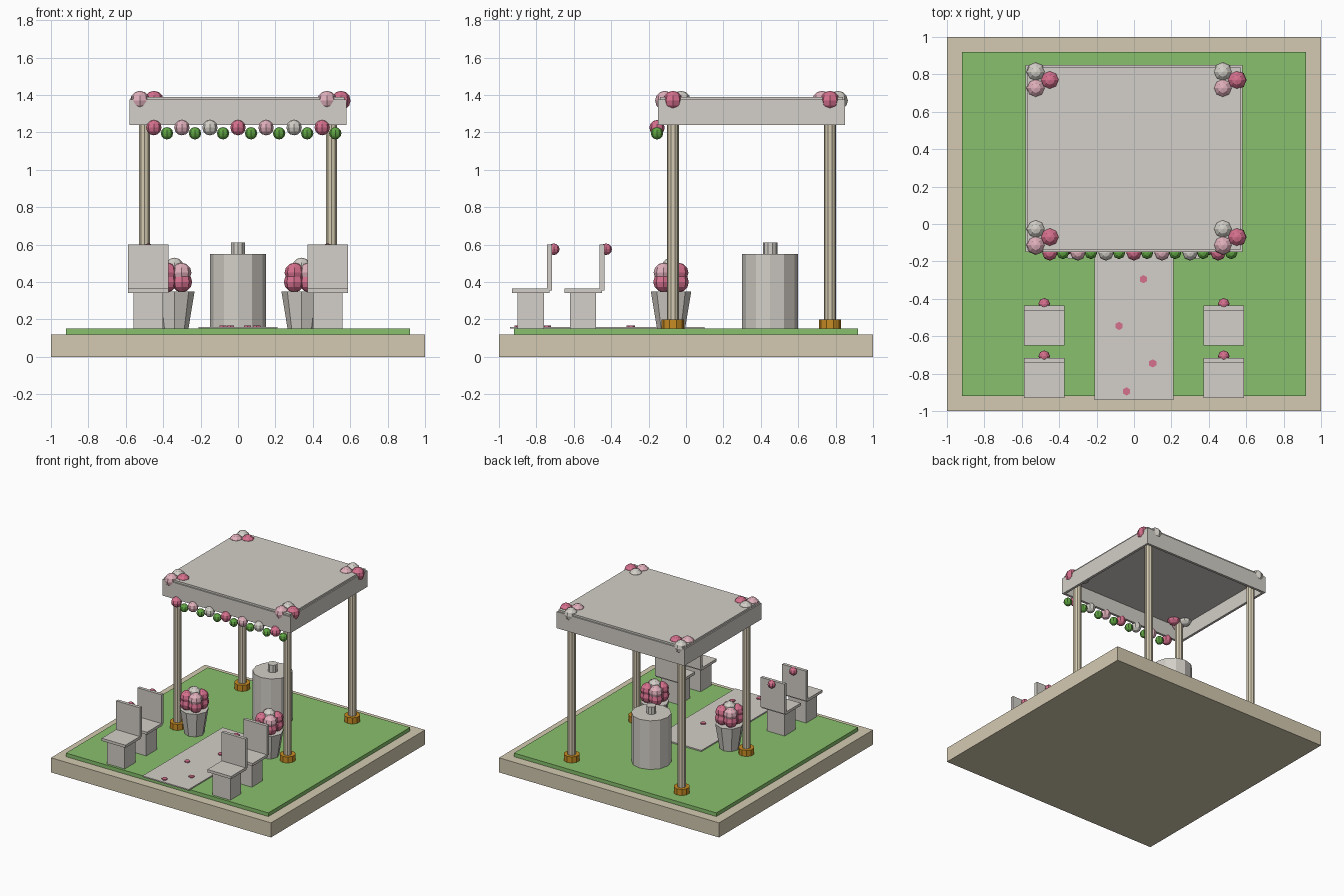
import bpy, bmesh, math
from mathutils import Matrix

cube = bpy.data.objects.get("Cube")
if cube:
    bpy.data.objects.remove(cube, do_unlink=True)


def material(name, rgb):
    lin = [((c / 255 + 0.055) / 1.055) ** 2.4 for c in rgb] + [1]
    m = bpy.data.materials.new(name)
    m.use_nodes = True
    m.diffuse_color = lin
    m.node_tree.nodes["Principled BSDF"].inputs["Base Color"].default_value = lin
    return m


SAND = material("sand", (212, 202, 177))
GRASS = material("grass green", (136, 192, 108))
WHITE = material("warm white", (211, 207, 200))
GOLD = material("gold", (200, 140, 35))
PINK = material("deep pink", (214, 112, 142))
BLUSH = material("blush pink", (224, 176, 188))
LEAF = material("leaf green", (98, 168, 68))


def finish(name, bm, mat):
    mesh = bpy.data.meshes.new(name)
    bm.to_mesh(mesh)
    bm.free()
    mesh.materials.append(mat)
    ob = bpy.data.objects.new(name, mesh)
    bpy.context.collection.objects.link(ob)
    return ob


def box(name, x, y, z, mat):
    """Box from (low, high) ranges along each axis."""
    bm = bmesh.new()
    size = [r[1] - r[0] for r in (x, y, z)]
    mid = [(r[0] + r[1]) / 2 for r in (x, y, z)]
    bmesh.ops.create_cube(bm, size=1, matrix=Matrix.Translation(mid) @ Matrix.Diagonal(size + [1]))
    return finish(name, bm, mat)


def drum(name, x, y, z, r_low, r_high, sides, mat):
    """Upright cylinder or taper between two heights."""
    bm = bmesh.new()
    bmesh.ops.create_cone(bm, cap_ends=True, segments=sides, radius1=r_low, radius2=r_high,
                          depth=z[1] - z[0], matrix=Matrix.Translation((x, y, sum(z) / 2)))
    return finish(name, bm, mat)


def ball(name, x, y, z, r, mat):
    bm = bmesh.new()
    bmesh.ops.create_uvsphere(bm, u_segments=8, v_segments=6, radius=r,
                              matrix=Matrix.Translation((x, y, z)))
    return finish(name, bm, mat)


# Ground and aisle
box("base", (-1, 1), (-1, 1), (0, 0.12), SAND)
box("lawn", (-0.92, 0.92), (-0.92, 0.92), (0.12, 0.15), GRASS)
box("aisle_runner", (-0.21, 0.21), (-0.94, 0.10), (0.15, 0.16), WHITE)
for x, y in ((0.05, -0.295), (-0.08, -0.545), (0.1, -0.745), (-0.04, -0.895)):
    drum("petal", x, y, (0.16, 0.168), 0.022, 0.022, 6, PINK)

# Posts with collars and corner flowers
for x in (-0.5, 0.5):
    for y in (-0.07, 0.77):
        drum("post", x, y, (0.15, 1.36), 0.032, 0.032, 10, SAND)
        drum("post_collar", x, y, (0.15, 0.2), 0.06, 0.06, 10, GOLD)
        for i, mat in enumerate((PINK, WHITE, BLUSH)):
            a = i * math.tau / 3
            ball("corner_flower", x + 0.05 * math.cos(a), y + 0.05 * math.sin(a), 1.37, 0.052, mat)

# Canopy: roof slab with hanging valances
box("canopy_roof", (-0.57, 0.57), (-0.14, 0.84), (1.36, 1.39), WHITE)
for y in (-0.14, 0.84):
    box("canopy_valance", (-0.58, 0.58), (y - 0.01, y + 0.01), (1.24, 1.375), WHITE)
for x in (-0.57, 0.57):
    box("canopy_side_valance", (x - 0.01, x + 0.01), (-0.13, 0.83), (1.24, 1.375), WHITE)

# Garland along the front edge
for i in range(7):
    x = -0.45 + 0.15 * i
    ball("garland_flower", x, -0.155, 1.225, 0.041, (PINK, BLUSH, WHITE)[i % 3])
    ball("garland_leaf", x + 0.07, -0.155, 1.195, 0.033, LEAF)

# Round table and its topper
drum("round_table", 0, 0.45, (0.15, 0.55), 0.15, 0.15, 12, WHITE)
drum("table_topper", 0, 0.45, (0.55, 0.61), 0.038, 0.038, 10, WHITE)

# Flower urns
for px in (-0.34, 0.34):
    py = -0.08
    drum("urn", px, py, (0.15, 0.35), 0.075, 0.108, 8, WHITE)
    for sx in (-1, 1):
        for sy in (-1, 1):
            x, y = px + 0.04 * sx, py + 0.04 * sy
            ball("urn_lower_flower", x, y, 0.4, 0.055, PINK)
            ball("urn_upper_flower", x * 0.95 + px * 0.05, y, 0.45, 0.053, BLUSH if sx != sy else PINK)
    ball("urn_top_flower", px, py, 0.48, 0.05, WHITE)

# Chairs, two on each side of the aisle
for x in (-0.48, 0.48):
    for y in (-0.55, -0.83):
        box("chair_pedestal", (x - 0.08, x + 0.08), (y - 0.07, y + 0.07), (0.15, 0.345), WHITE)
        box("chair_seat", (x - 0.108, x + 0.108), (y - 0.1, y + 0.1), (0.342, 0.364), WHITE)
        box("chair_back", (x - 0.108, x + 0.108), (y + 0.087, y + 0.113), (0.355, 0.6), WHITE)
        ball("chair_flower", x, y + 0.123, 0.575, 0.031, PINK)
